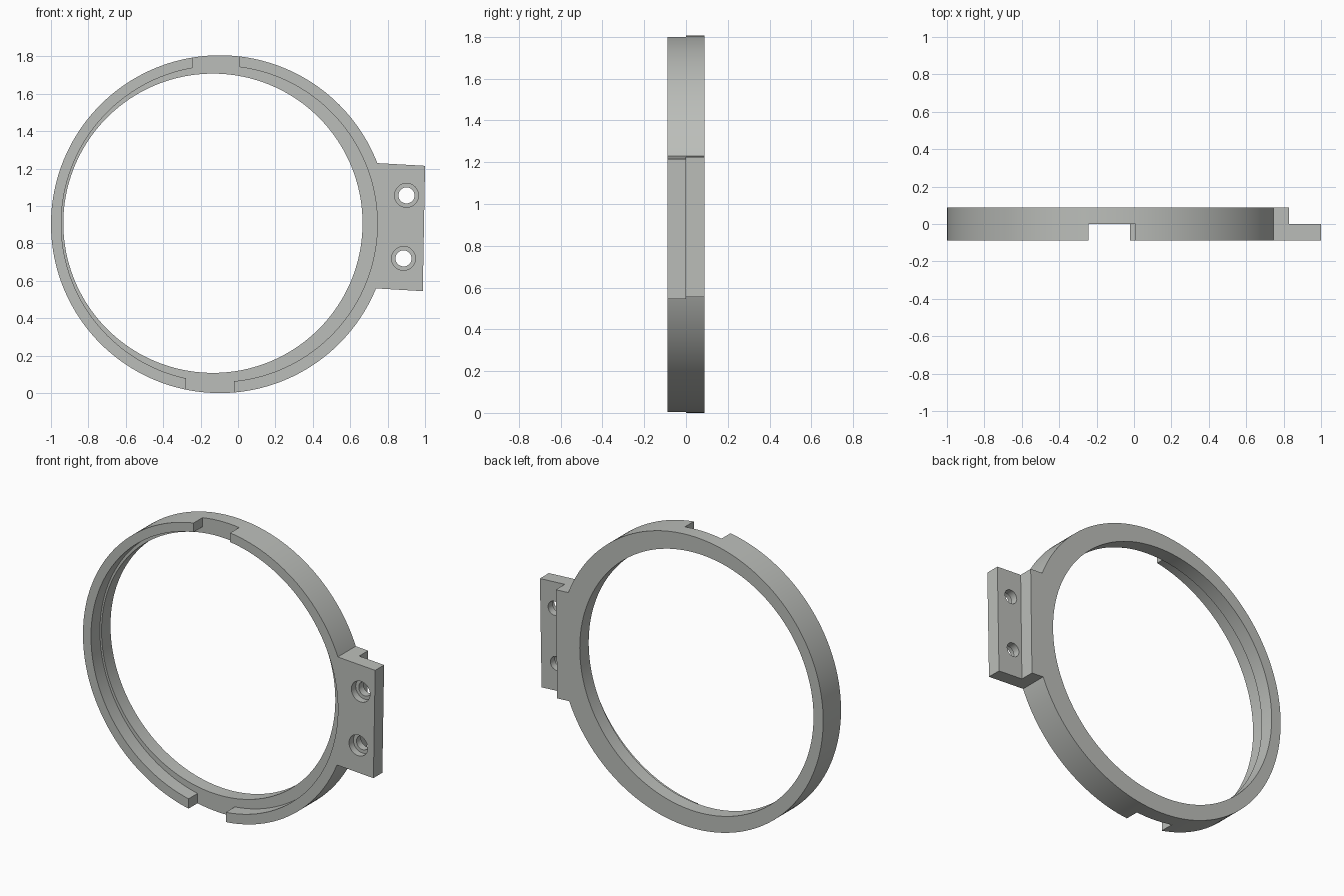
import bpy, bmesh, math
from mathutils import Vector

if "Cube" in bpy.data.objects:
    bpy.data.objects.remove(bpy.data.objects["Cube"], do_unlink=True)

grey = bpy.data.materials.new("plain grey")
colour = (0.50, 0.515, 0.49, 1)
grey.diffuse_color = colour
grey.use_nodes = True
grey.node_tree.nodes["Principled BSDF"].inputs["Base Color"].default_value = colour

HALF = 0.0875  # half the depth of the ring


def prism(name, outline, y0, y1):
    """Extrude an (x, z) outline from y0 to y1."""
    bm = bmesh.new()
    face = bm.faces.new([bm.verts.new((x, y0, z)) for x, z in outline])
    out = bmesh.ops.extrude_face_region(bm, geom=[face])
    verts = [v for v in out["geom"] if isinstance(v, bmesh.types.BMVert)]
    bmesh.ops.translate(bm, verts=verts, vec=Vector((0, y1 - y0, 0)))
    bmesh.ops.recalc_face_normals(bm, faces=bm.faces)
    mesh = bpy.data.meshes.new(name)
    bm.to_mesh(mesh)
    bm.free()
    mesh.materials.append(grey)
    obj = bpy.data.objects.new(name, mesh)
    bpy.context.collection.objects.link(obj)
    return obj


def circle(x, z, r, n):
    return [(x + r * math.cos(2 * math.pi * i / n), z + r * math.sin(2 * math.pi * i / n))
            for i in range(n)]


def combine(target, tool, operation):
    """Apply a boolean and discard the tool."""
    mod = target.modifiers.new("boolean", 'BOOLEAN')
    mod.operation = operation
    mod.solver = 'EXACT'
    mod.object = tool
    bpy.context.view_layer.objects.active = target
    bpy.ops.object.modifier_apply(modifier=mod.name)
    bpy.data.objects.remove(tool, do_unlink=True)


# Ring blank with the side mounting plate
ring = prism("mounting_ring", circle(-0.097, 0.903, 0.903, 160), -HALF, HALF)
plate = prism("plate", [(0.70, 1.232), (1.0, 1.215), (0.988, 0.545), (0.70, 0.562)], -HALF, HALF)
combine(ring, plate, 'UNION')

cutters = [
    # Through opening, set slightly off centre
    prism("opening", circle(-0.134, 0.908, 0.80, 160), -0.2, 0.2),
    # Shallow front recess that leaves a thin lip
    prism("recess", circle(-0.10, 0.905, 0.845, 160), -0.2, 0),
    # Gaps in the lip at the top and bottom
    prism("top_gap", [(-0.243, 1.6), (0.008, 1.6), (0.008, 1.9), (-0.243, 1.9)], -0.2, 0),
    prism("bottom_gap", [(-0.277, -0.1), (-0.022, -0.1), (-0.022, 0.2), (-0.277, 0.2)], -0.2, 0),
    # Step behind the outer strip of the plate
    prism("back_step", [(0.832, 1.4), (0.818, 0.4), (1.2, 0.4), (1.2, 1.4)], 0, 0.2),
]
# Counterbored screw holes
for x, z in ((0.901, 1.057), (0.885, 0.72)):
    cutters.append(prism("screw_hole", circle(x, z, 0.043, 32), -0.2, 0.2))
    cutters.append(prism("counterbore", circle(x, z, 0.064, 32), -0.2, -0.045))

for cutter in cutters:
    combine(ring, cutter, 'DIFFERENCE')

bpy.ops.object.select_all(action='DESELECT')
ring.select_set(True)
bpy.context.view_layer.objects.active = ring
bpy.ops.object.shade_smooth_by_angle(angle=math.radians(30))
